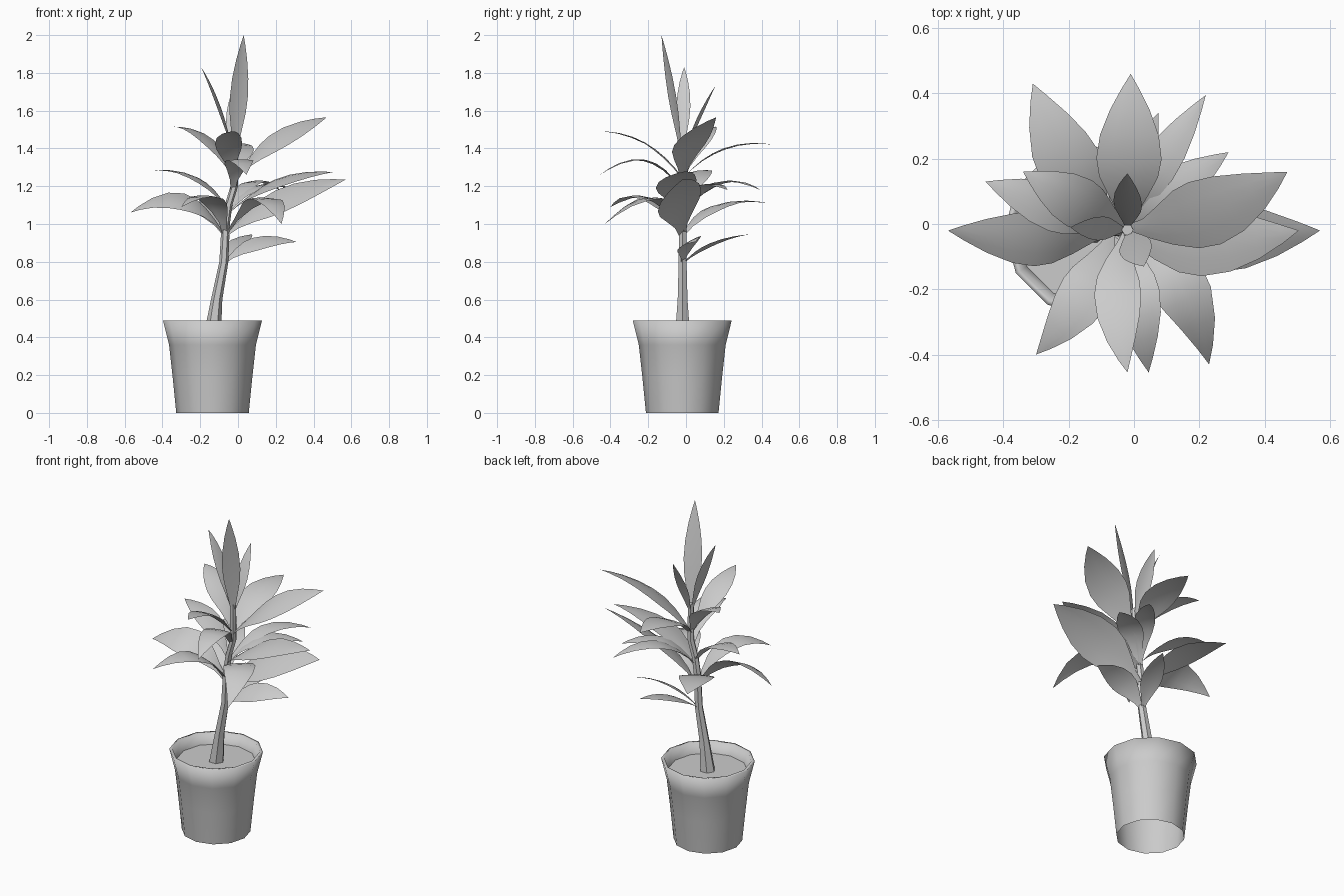
import bpy
import bmesh
import math
from mathutils import Vector

cube = bpy.data.objects.get("Cube")
if cube:
    bpy.data.objects.remove(cube, do_unlink=True)

grey = bpy.data.materials.new("plain_grey")
grey.use_nodes = True
colour = (0.6, 0.6, 0.6, 1)
grey.diffuse_color = colour
grey.node_tree.nodes["Principled BSDF"].inputs["Base Color"].default_value = colour


def finish(name, bm, angle):
    """Turn a bmesh into a smooth-shaded object that keeps its hard edges."""
    mesh = bpy.data.meshes.new(name)
    bm.to_mesh(mesh)
    bm.free()
    mesh.materials.append(grey)
    obj = bpy.data.objects.new(name, mesh)
    bpy.context.collection.objects.link(obj)
    bpy.ops.object.select_all(action="DESELECT")
    obj.select_set(True)
    bpy.context.view_layer.objects.active = obj
    bpy.ops.object.shade_smooth_by_angle(angle=math.radians(angle))
    return obj


def tube(name, rings, sides, angle, capped):
    """Bridge level rings, each given as (centre, radius)."""
    bm = bmesh.new()
    loops = []
    for centre, radius in rings:
        loop = []
        for i in range(sides):
            a = math.tau * i / sides
            offset = Vector((math.cos(a), math.sin(a), 0)) * radius
            loop.append(bm.verts.new(Vector(centre) + offset))
        loops.append(loop)
    for low, high in zip(loops, loops[1:]):
        for i in range(sides):
            j = (i + 1) % sides
            bm.faces.new((low[i], low[j], high[j], high[i]))
    if capped:
        bm.faces.new(reversed(loops[0]))
        bm.faces.new(loops[-1])
    return finish(name, bm, angle)


# Pot: open below, flared wall, soft thin rim, inner wall down to the soil
pot_x, pot_y = -0.135, -0.02
pot_profile = [(0.192, 0), (0.212, 0.2), (0.23, 0.36), (0.262, 0.49),
               (0.244, 0.49), (0.222, 0.425)]
tube("pot", [((pot_x, pot_y, z), r) for r, z in pot_profile], 12, 120, False)

# Soil: one flat disc
soil = bmesh.new()
bmesh.ops.create_circle(soil, cap_ends=True, segments=12, radius=0.222)
finish("soil", soil, 40).location = (pot_x, pot_y, 0.427)

# Stem: six-sided, leaning and tapering
stem_path = [(-0.135, 0.42, 0.045), (-0.113, 0.6, 0.03), (-0.075, 0.8, 0.024),
             (-0.065, 1.0, 0.022), (-0.05, 1.1, 0.02), (-0.02, 1.2, 0.02),
             (-0.02, 1.42, 0.018)]
tube("stem", [((x, -0.018, z), r) for x, z, r in stem_path], 6, 40, True)


def stem_point(height):
    """Centre of the stem at a height."""
    for (x0, z0, _), (x1, z1, _) in zip(stem_path, stem_path[1:]):
        if z0 <= height <= z1:
            x = x0 + (x1 - x0) * (height - z0) / (z1 - z0)
            return Vector((x, -0.018, height))


# Blade outline: share of the length, share of the half width
outline = [(0, 0.14), (0.12, 0.28), (0.25, 0.6), (0.38, 0.9), (0.5, 1),
           (0.65, 0.9), (0.8, 0.61), (0.92, 0.27)]


def leaf(name, base_z, tip, mid_z, half, bend=0, roll=0):
    """Arching pointed blade from the stem to its tip, with drooping edges."""
    base, tip = stem_point(base_z), Vector(tip)
    heading = Vector((tip.x - base.x, tip.y - base.y, 0)).normalized()
    side = heading.cross(Vector((0, 0, 1)))
    mid = base.lerp(tip, 0.45) + side * bend
    mid.z = mid_z
    control = mid * 2 - (base + tip) / 2
    turn = math.radians(roll)
    bm = bmesh.new()
    rows = []
    for t, width in outline:
        point = base * (1 - t) ** 2 + control * 2 * t * (1 - t) + tip * t * t
        tangent = (control - base) * (1 - t) + (tip - control) * t
        level = tangent.cross(Vector((0, 0, 1)))
        level = level.normalized() if level.length > 0.02 else side
        up = level.cross(tangent).normalized()
        across = level * math.cos(turn) + up * math.sin(turn)
        normal = up * math.cos(turn) - level * math.sin(turn)
        row = []
        for s in (-1, -0.5, 0, 0.5, 1):
            droop = normal * (0.08 * s * s * half * width)
            row.append(bm.verts.new(point + across * (s * half * width) - droop))
        rows.append(row)
    end = bm.verts.new(tip)
    for a, b in zip(rows, rows[1:]):
        for i in range(4):
            bm.faces.new((a[i], a[i + 1], b[i + 1], b[i]))
    for i in range(4):
        bm.faces.new((rows[-1][i], rows[-1][i + 1], end))
    finish(name, bm, 60)


# Leaves by tier: base height, tip, mid height, half width, sideways bend, roll
tiers = {
    "top_leaf": [
        (1.32, (0.03, -0.13, 2), 1.67, 0.052),
        (1.35, (-0.195, -0.01, 1.83), 1.62, 0.038, 0, 12),
        (1.35, (-0.02, 0.155, 1.73), 1.55, 0.045, 0, 12)],
    "upper_leaf": [
        (1.24, (-0.02, -0.455, 1.49), 1.43, 0.072, 0.03),
        (1.24, (-0.01, 0.46, 1.42), 1.4, 0.1),
        (1.24, (0.47, 0.16, 1.565), 1.45, 0.11, 0.035, -15),
        (1.24, (-0.34, 0.16, 1.515), 1.45, 0.08)],
    "middle_leaf": [
        (1.17, (0.045, -0.455, 1.26), 1.34, 0.075),
        (1.08, (-0.455, 0.13, 1.28), 1.25, 0.075),
        (1.05, (0.505, -0.02, 1.275), 1.22, 0.11, 0.035, -12),
        (1.05, (0.29, 0.22, 1.18), 1.2, 0.07),
        (1.05, (0.22, 0.395, 1.18), 1.22, 0.06)],
    "lower_leaf": [
        (0.94, (0.57, -0.02, 1.235), 1.13, 0.13, 0.02, -28),
        (0.94, (0.23, -0.43, 1), 1.14, 0.09, -0.07),
        (0.94, (-0.57, -0.02, 1.06), 1.125, 0.095, -0.03, 28),
        (0.94, (-0.3, -0.4, 1.09), 1.14, 0.08, -0.03),
        (0.94, (-0.31, 0.43, 1.11), 1.1, 0.1, -0.02)],
    "base_leaf": [
        (0.79, (0.075, 0.34, 0.945), 0.9, 0.06),
        (0.79, (0.31, 0.05, 0.905), 0.9, 0.07, 0, -28)],
}
for tier, leaves in tiers.items():
    for number, spec in enumerate(leaves, 1):
        leaf(f"{tier}_{number}", *spec)
